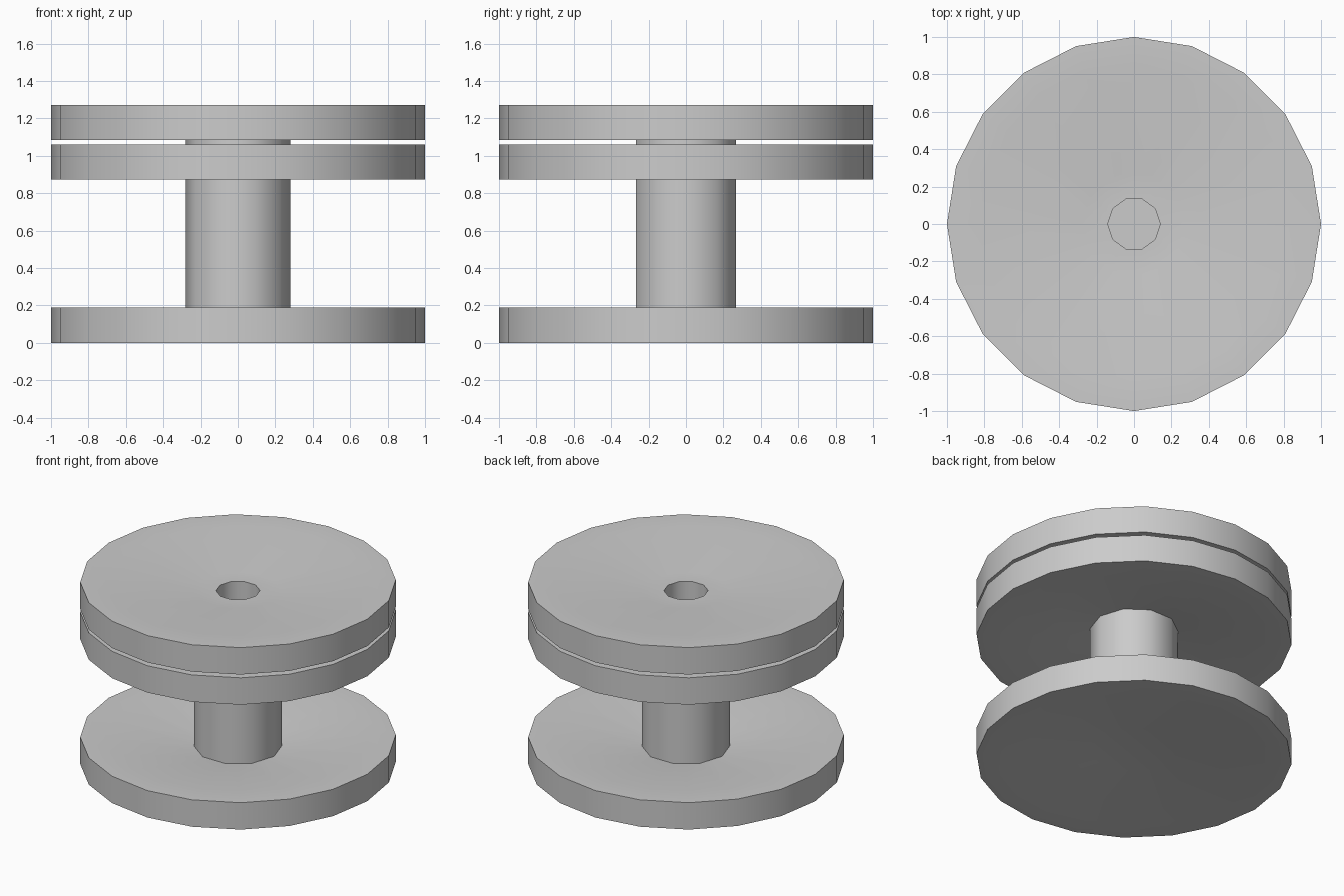
import bpy
import bmesh
from math import cos, sin, pi, radians

if "Cube" in bpy.data.objects:
    bpy.data.objects.remove(bpy.data.objects["Cube"])

N = 20           # sides of the flanges; the core has half as many
THICK = 0.188    # flange thickness at the rim
DISH = 0.067     # depth of the dished faces
CORE, HOLE, LIP = 0.28, 0.14, 0.83


def ring(bm, r, z):
    """Ring of 20 points; the small core rings lie on a decagon."""
    verts = []
    for i in range(N):
        k = cos(pi / 10) if r <= CORE and i % 2 else 1.0
        a = 2 * pi * i / N
        verts.append(bm.verts.new((r * k * cos(a), r * k * sin(a), z)))
    return verts


def flange(z):
    """Half section of one dished flange, from underside to top."""
    t = z + THICK
    return [(CORE, z + DISH), (LIP, z), (1.0, z),
            (1.0, t), (LIP, t), (CORE, t - DISH)]


def lathe(name, profile):
    bm = bmesh.new()
    rings = [ring(bm, r, z) for r, z in profile]
    for a, b in zip(rings, rings[1:]):
        for i in range(N):
            j = (i + 1) % N
            bm.faces.new((a[i], a[j], b[j], b[i]))
    bm.faces.new(rings[0][::-1])
    bm.faces.new(rings[-1])
    bmesh.ops.recalc_face_normals(bm, faces=bm.faces)
    mesh = bpy.data.meshes.new(name)
    bm.to_mesh(mesh)
    bm.free()
    obj = bpy.data.objects.new(name, mesh)
    bpy.context.collection.objects.link(obj)
    bpy.context.view_layer.objects.active = obj
    obj.select_set(True)
    bpy.ops.object.shade_smooth_by_angle(angle=radians(45))
    return obj


# Base flange, core, two upper flanges, then down into the central bore
top = 1.084
profile = flange(0.0) + flange(0.873) + flange(top)
profile += [(HOLE, top + THICK - DISH), (HOLE, THICK - DISH)]
lathe("spool_body", profile)
